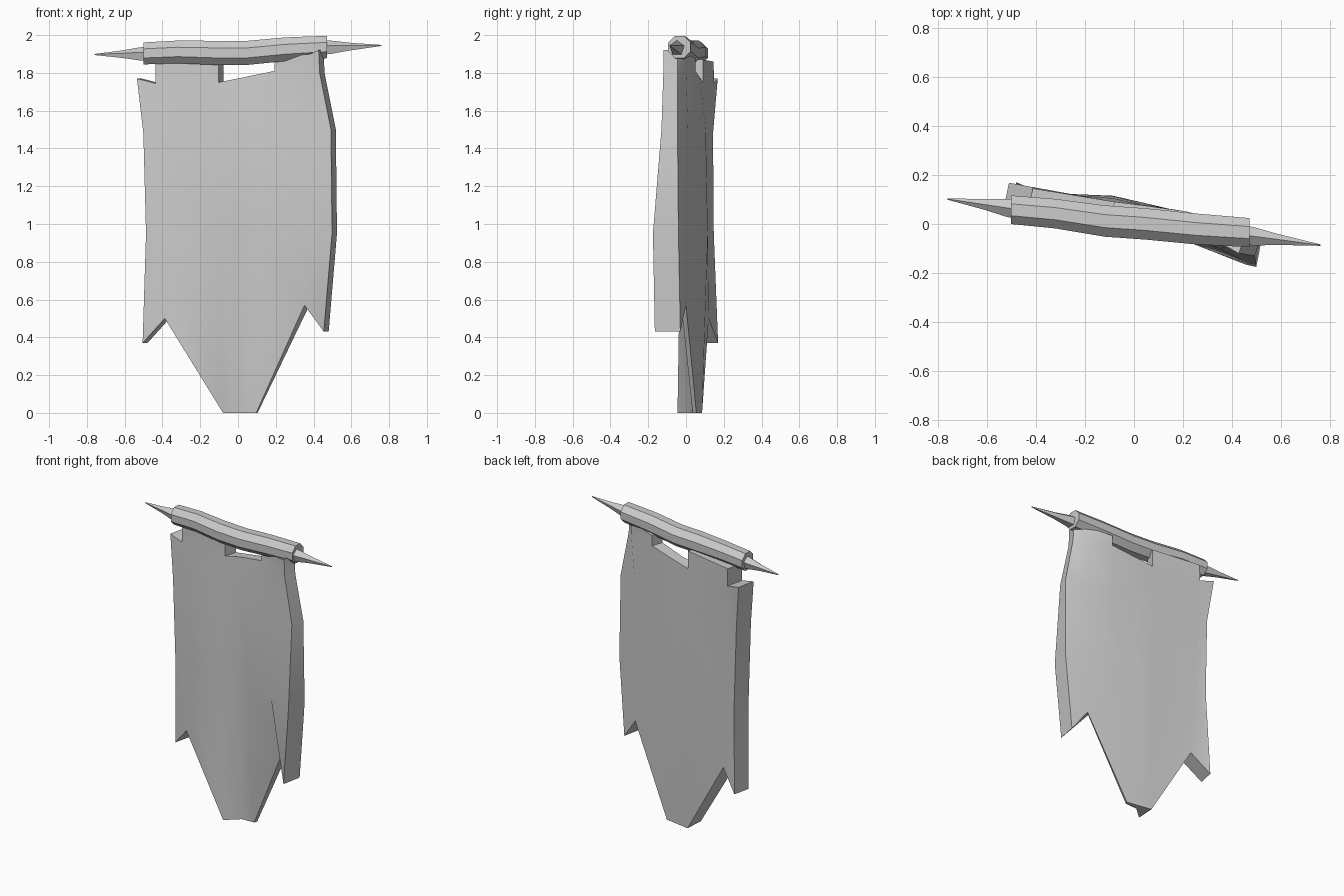
import bpy, bmesh, math
from mathutils import Vector

if "Cube" in bpy.data.objects:
    bpy.data.objects.remove(bpy.data.objects["Cube"])


def finish(bm, name, angle):
    bmesh.ops.recalc_face_normals(bm, faces=bm.faces)
    me = bpy.data.meshes.new(name)
    bm.to_mesh(me)
    bm.free()
    ob = bpy.data.objects.new(name, me)
    bpy.context.collection.objects.link(ob)
    bpy.ops.object.select_all(action='DESELECT')
    ob.select_set(True)
    bpy.context.view_layer.objects.active = ob
    bpy.ops.object.shade_smooth_by_angle(angle=math.radians(angle))
    return ob


def loft(name, rings, sides, turn=0.0):
    """Skin polygons around the x axis; each ring is x, y, z, radius."""
    bm = bmesh.new()
    loops = []
    for x, y, z, r in rings:
        loops.append([bm.verts.new((x, y + r * math.cos(turn + math.tau * i / sides),
                                    z + r * math.sin(turn + math.tau * i / sides)))
                      for i in range(sides)])
    for a, b in zip(loops, loops[1:]):
        for i in range(sides):
            j = (i + 1) % sides
            bm.faces.new((a[i], a[j], b[j], b[i]))
    bm.faces.new(loops[0])
    bm.faces.new(loops[-1])
    return finish(bm, name, 30)


# Cloth: columns left to right, each point is x, front y, back y, z (top to bottom)
columns = [
    [None, (-.522, .045, .168, 1.77), (-.488, .025, .143, 1.48),
     (-.474, .03, .147, .95), (-.492, .055, .17, .37)],
    [(-.425, .03, .145, 1.86), (-.425, .03, .15, 1.745), (-.42, .015, .132, 1.48),
     (-.41, .01, .128, .95), (-.375, .005, .12, .50)],
    [(-.09, .01, .09, 1.87), (-.09, .01, .09, 1.75), (-.10, -.015, .105, 1.48),
     (-.10, -.03, .115, .95), (-.075, -.045, .085, 0)],
    [None, (.03, .01, .075, 1.774), (.02, -.01, .08, 1.48),
     (.01, -.01, .09, .95), (.01, .03, .07, 0)],
    [(.205, -.025, .05, 1.88), (.205, -.025, .05, 1.81), (.19, -.045, .045, 1.49),
     (.16, -.045, .055, .95), (.10, .035, .055, 0)],
    [(.395, -.095, .0, 1.90), (.395, -.095, .0, 1.82), (.36, -.10, .01, 1.5),
     (.34, -.115, .01, .95), (.365, -.025, .0, .57)],
    [(.44, -.12, -.045, 1.92), (.445, -.12, -.045, 1.80), (.505, -.13, -.045, 1.5),
     (.511, -.175, -.04, .95), (.467, -.165, -.03, .43)],
]
SHEAR = 0.013
bm = bmesh.new()
front, back = {}, {}
for c, col in enumerate(columns):
    for r, p in enumerate(col):
        if p:
            x, yf, yb, z = p
            s = 0.004 if z == 0 else SHEAR
            front[c, r] = bm.verts.new((x - s, yf, z))
            back[c, r] = bm.verts.new((x + s, yb, z))
uses = {}
for c in range(len(columns) - 1):
    for r in range(4):
        if r == 0 and c in (0, 2, 3):      # open notches under the pole
            continue
        q = [(c, r), (c, r + 1), (c + 1, r + 1), (c + 1, r)]
        bm.faces.new([front[k] for k in q])
        bm.faces.new([back[k] for k in reversed(q)])
        for a, b in zip(q, q[1:] + q[:1]):
            uses.setdefault(frozenset((a, b)), []).append((a, b))
# thickness faces round the outline
for pairs in uses.values():
    if len(pairs) == 1:
        a, b = pairs[0]
        bm.faces.new((front[b], front[a], back[a], back[b]))
finish(bm, "banner_cloth", 55)

# Crossbar, slightly bent and tilted
loft("crossbar", [(-.50, .058, 1.903, .063), (-.32, .042, 1.911, .065),
                  (-.12, .012, 1.906, .069), (.05, .000, 1.906, .069),
                  (.25, -.020, 1.925, .068), (.47, -.035, 1.937, .064)], 8, math.pi / 8)

# Pointed end spikes
for name, base, tip in (("left_spike", (-.48, .060, 1.897), (-.76, .102, 1.897)),
                        ("right_spike", (.45, -.045, 1.930), (.76, -.086, 1.945))):
    a, b = Vector(base), Vector(tip)
    rings = [(*a.lerp(b, t), r) for t, r in ((0, .042), (.15, .038), (.45, .023), (1, .003))]
    loft(name, rings, 5, math.pi / 2)
